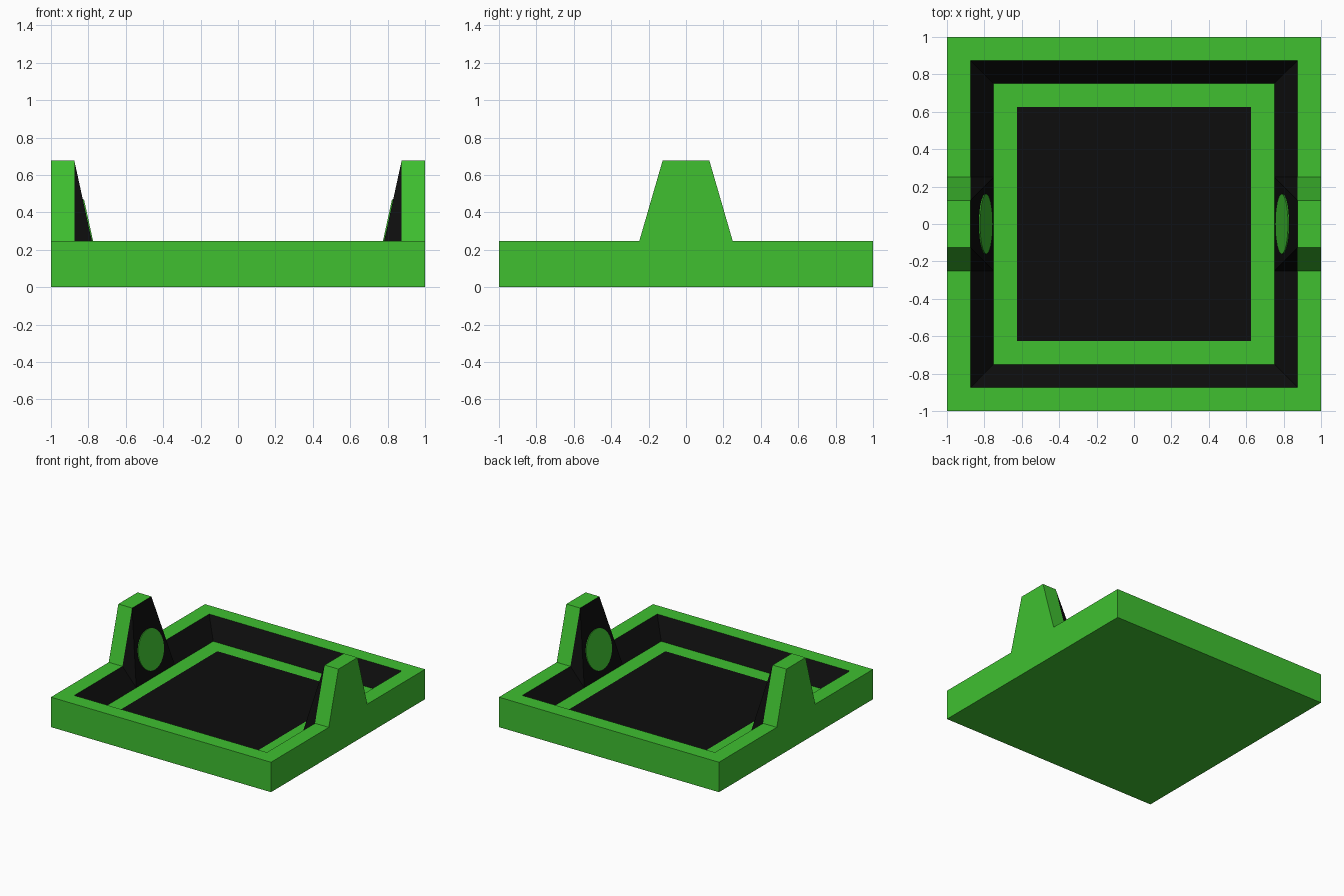
import bpy, bmesh
from math import radians
from mathutils import Vector, Matrix

if "Cube" in bpy.data.objects:
    bpy.data.objects.remove(bpy.data.objects["Cube"])

RIM, FLOOR, TOP = 0.246, 0.103, 0.677


def material(name, rgb):
    m = bpy.data.materials.new(name)
    m.diffuse_color = (*rgb, 1)
    m.use_nodes = True
    m.node_tree.nodes["Principled BSDF"].inputs["Base Color"].default_value = m.diffuse_color
    return m


green = material("green", (0.05, 0.53, 0.03))
black = material("black", (0.004, 0.004, 0.004))


def finish(bm, name, mats, mirror=False):
    me = bpy.data.meshes.new(name)
    bm.to_mesh(me)
    bm.free()
    for m in mats:
        me.materials.append(m)
    ob = bpy.data.objects.new(name, me)
    bpy.context.collection.objects.link(ob)
    if mirror:
        mod = ob.modifiers.new("mirror", 'MIRROR')
        mod.use_mirror_merge = False
    return ob


# Square tray: stacked square loops, green and black bands
bm = bmesh.new()
corners = [(-1, -1), (1, -1), (1, 1), (-1, 1)]
profile = [(1, 0), (1, RIM), (0.875, RIM), (0.75, FLOOR), (0.625, FLOOR)]
loops = [[bm.verts.new((x * r, y * r, z)) for x, y in corners] for r, z in profile]
bm.faces.new(loops[0][::-1])
for band, (a, b) in enumerate(zip(loops, loops[1:])):
    for i in range(4):
        j = (i + 1) % 4
        f = bm.faces.new((a[i], a[j], b[j], b[i]))
        f.material_index = 1 if band == 2 else 0
bm.faces.new(loops[-1]).material_index = 1
finish(bm, "tray", [green, black])


def shell(name, pts, faces, mat):
    """Convex open shell, faces turned outward, mirrored across x."""
    bm = bmesh.new()
    vs = [bm.verts.new(p) for p in pts]
    c = sum((Vector(p) for p in pts), Vector()) / len(pts)
    for idx in faces:
        f = bm.faces.new([vs[i] for i in idx])
        f.normal_update()
        if f.normal.dot(f.calc_center_median() - c) < 0:
            f.normal_flip()
    return finish(bm, name, [mat], True)


# Tapered side posts standing on the rim
trapezoid = [(-0.25, RIM), (0.25, RIM), (0.125, TOP), (-0.125, TOP)]
shell("side_post", [(x, y, z) for x in (0.875, 1) for y, z in trapezoid],
      [(0, 1, 2, 3), (4, 5, 6, 7), (1, 2, 6, 5), (2, 3, 7, 6), (3, 0, 4, 7)], green)

# Black sloped inner faces of the posts, running down to the floor
shell("post_slope",
      [(0.875, -0.125, TOP), (0.875, 0.125, TOP), (0.875, -0.25, RIM),
       (0.875, 0.25, RIM), (0.75, -0.25, FLOOR), (0.75, 0.25, FLOOR)],
      [(0, 1, 5, 4), (0, 2, 4), (1, 3, 5)], black)

# Round green discs set into the slopes
bm = bmesh.new()
normal = Vector((FLOOR - TOP, 0, 0.125)).normalized()
place = Matrix.Translation((0.795, 0, 0.311)) @ normal.to_track_quat('Z', 'Y').to_matrix().to_4x4()
bmesh.ops.create_cone(bm, cap_ends=True, segments=32, radius1=0.16, radius2=0.16,
                      depth=0.012, matrix=place)
disc = finish(bm, "slope_disc", [green], True)
bpy.context.view_layer.objects.active = disc
disc.select_set(True)
bpy.ops.object.shade_smooth_by_angle(angle=radians(30))
